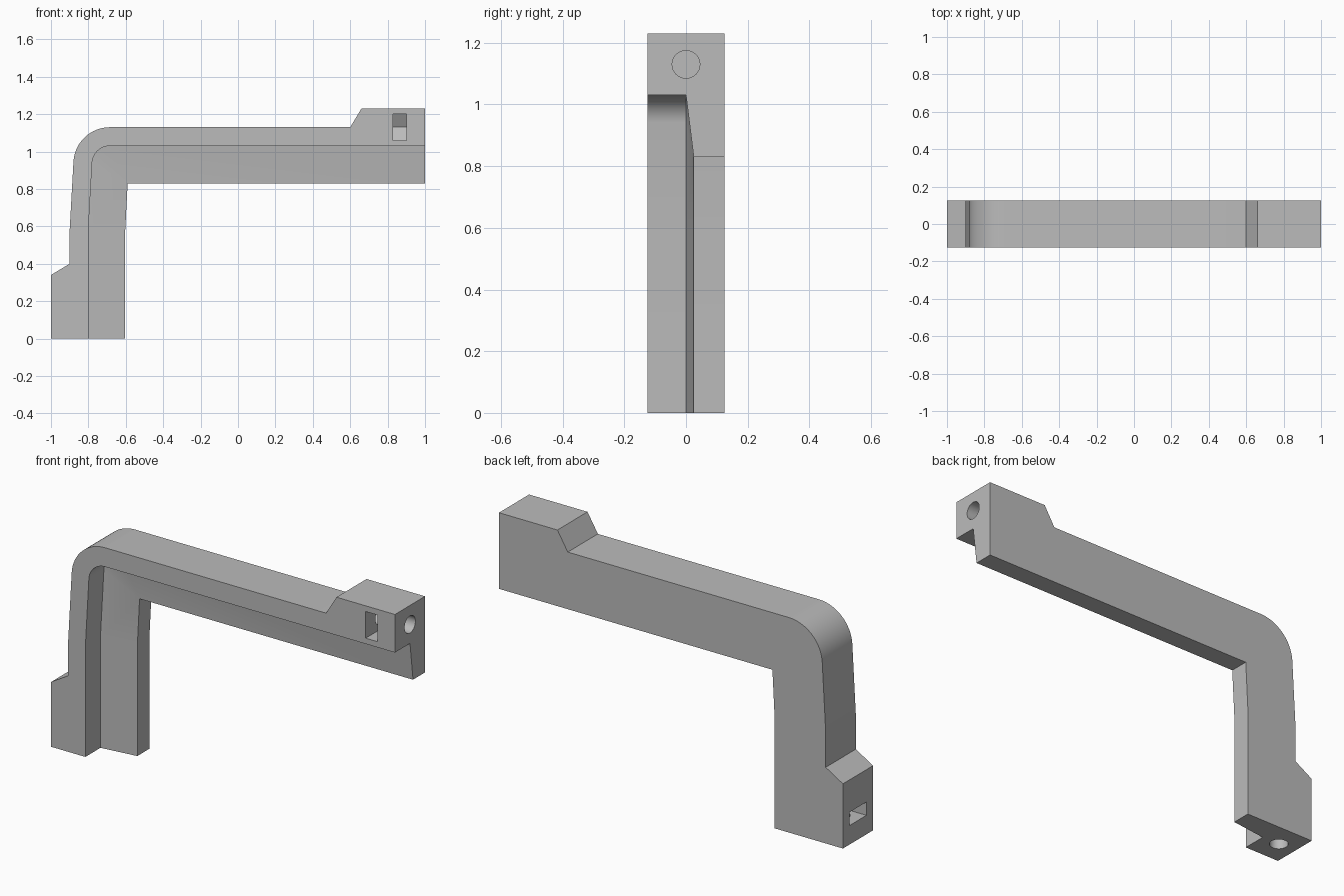
import bpy, bmesh, math
from mathutils import Vector

if "Cube" in bpy.data.objects:
    bpy.data.objects.remove(bpy.data.objects["Cube"])

grey = bpy.data.materials.new("plain grey")
grey.use_nodes = True
colour = (0.5, 0.5, 0.5, 1)
grey.diffuse_color = colour
grey.node_tree.nodes["Principled BSDF"].inputs["Base Color"].default_value = colour

HALF = 0.125      # half of the handle depth
STEPS = 16        # segments in the bend


def finish(bm, name):
    bmesh.ops.recalc_face_normals(bm, faces=bm.faces)
    mesh = bpy.data.meshes.new(name)
    bm.to_mesh(mesh)
    bm.free()
    mesh.materials.append(grey)
    obj = bpy.data.objects.new(name, mesh)
    bpy.context.collection.objects.link(obj)
    return obj


def bend(radius):
    angles = [math.radians(176 - 86 * i / STEPS) for i in range(STEPS + 1)]
    return [(-0.685 + radius * math.cos(a), 0.935 + radius * math.sin(a)) for a in angles]


# Three L-shaped lines: outer edge, flange edge and inner web edge
outer = [(-1, 0), (-1, 0.34), (-0.9, 0.4), (-0.9, 0.58)] + bend(0.195)
outer += [(0.6, 1.13), (0.66, 1.23), (1, 1.23)]
middle = [(-0.8, 0), (-0.8, 0.58)] + bend(0.095) + [(1, 1.03)]
inner = [(-0.603, 0), (-0.603, 0.58), (-0.59, 0.83), (1, 0.83)]

bm = bmesh.new()


def line(points, y):
    return [bm.verts.new((x, y, z)) for x, z in points]


def strip(a, b):
    for i in range(len(a) - 1):
        bm.faces.new((a[i], a[i + 1], b[i + 1], b[i]))


outer_front, outer_back = line(outer, -HALF), line(outer, HALF)
flange_front, flange_root = line(middle, -HALF), line(middle, 0)
web_front, web_back = line(inner, 0.025), line(inner, HALF)

# Flange and back faces
bm.faces.new(outer_front + flange_front[::-1])
bm.faces.new(outer_back + web_back[::-1])
strip(outer_front, outer_back)
strip(flange_front, flange_root)
strip(web_front, web_back)

# Tapered web, fanned around the inside corner
strip(flange_root[:2], web_front[:2])
strip(flange_root[1:3], web_front[1:3])
for a, b in zip(flange_root[2:-2], flange_root[3:-1]):
    bm.faces.new((a, b, web_front[2]))
strip(flange_root[-2:], web_front[-2:])

# Stepped ends
for i in (0, -1):
    bm.faces.new((outer_front[i], flange_front[i], flange_root[i],
                  web_front[i], web_back[i], outer_back[i]))
handle = finish(bm, "handle")


# Each end has a bolt hole along `axis` and a nut slot opening towards `mouth`
def cutters(name, end, axis, mouth):
    end, axis, mouth = Vector(end), Vector(axis), Vector(mouth)
    side = axis.cross(mouth)
    flat = 0.07
    tip = flat * 2 / math.sqrt(3)
    nut = [(0.2, -flat), (-tip / 2, -flat), (-tip, 0), (-tip / 2, flat), (0.2, flat)]
    ring = [math.tau * i / 32 for i in range(32)]
    hole = [(0.045 * math.cos(a), 0.045 * math.sin(a)) for a in ring]
    for part, shape, start, stop in (("nut_slot", nut, 0.1, 0.17),
                                     ("bolt_hole", hole, -0.05, 0.25)):
        cut = bmesh.new()
        caps = [[cut.verts.new(end + axis * d + mouth * u + side * v) for u, v in shape]
                for d in (start, stop)]
        for cap in caps:
            cut.faces.new(cap)
        for i in range(len(shape)):
            cut.faces.new((caps[0][i - 1], caps[0][i], caps[1][i], caps[1][i - 1]))
        yield finish(cut, name + "_" + part)


bpy.context.view_layer.objects.active = handle
handle.select_set(True)
tools = list(cutters("arm", (1, 0, 1.13), (-1, 0, 0), (0, -1, 0)))
tools += list(cutters("leg", (-0.9, 0, 0), (0, 0, 1), (-1, 0, 0)))
for tool in tools:
    tool.hide_render = True
    mod = handle.modifiers.new(tool.name, "BOOLEAN")
    mod.operation = "DIFFERENCE"
    mod.solver = "EXACT"
    mod.object = tool
    bpy.ops.object.modifier_apply(modifier=mod.name)
    bpy.data.objects.remove(tool)

# Smooth bend and holes, crisp corners
bpy.ops.object.shade_smooth_by_angle(angle=math.radians(20))
